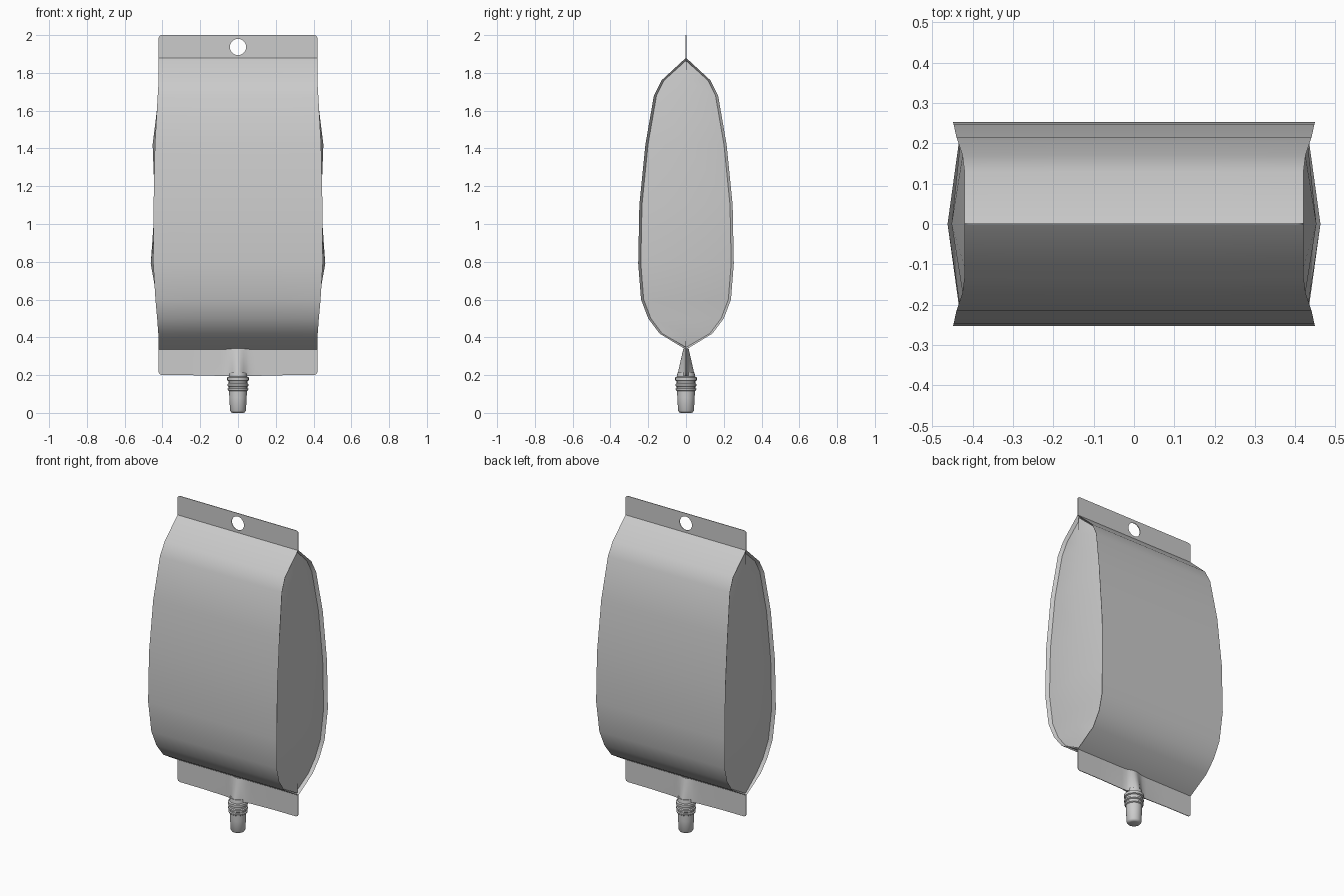
import bpy, bmesh, math

cube = bpy.data.objects.get("Cube")
if cube:
    bpy.data.objects.remove(cube, do_unlink=True)

foil = bpy.data.materials.new("light grey foil")
foil.use_nodes = True
GREY = (0.6, 0.6, 0.6, 1)
foil.diffuse_color = GREY
foil.node_tree.nodes["Principled BSDF"].inputs["Base Color"].default_value = GREY


def finish(name, bm, angle=40):
    bmesh.ops.recalc_face_normals(bm, faces=bm.faces)
    mesh = bpy.data.meshes.new(name)
    bm.to_mesh(mesh)
    bm.free()
    mesh.materials.append(foil)
    ob = bpy.data.objects.new(name, mesh)
    bpy.context.collection.objects.link(ob)
    bpy.ops.object.select_all(action='DESELECT')
    ob.select_set(True)
    bpy.context.view_layer.objects.active = ob
    bpy.ops.object.shade_smooth_by_angle(angle=math.radians(angle))
    return ob


def bridge(bm, rows, closed=False):
    for a, b in zip(rows, rows[1:]):
        n = len(a)
        for i in range(n if closed else n - 1):
            j = (i + 1) % n
            quad = list(dict.fromkeys((a[i], a[j], b[j], b[i])))
            if len(quad) > 2:
                bm.faces.new(quad)


# Pouch levels: height, half depth, half width at the edge, side panel centre
LEVELS = [
    (1.88, 0.0, 0.42, 0.415), (1.76, 0.13, 0.42, 0.415), (1.68, 0.17, 0.425, 0.42),
    (1.42, 0.215, 0.44, 0.452), (1.1, 0.247, 0.447, 0.44), (0.79, 0.253, 0.449, 0.462),
    (0.6, 0.238, 0.437, 0.428), (0.5, 0.2, 0.428, 0.418), (0.42, 0.14, 0.422, 0.415),
    (0.335, 0.0, 0.42, 0.415),
]

# Front and back sheets, wrapped round the filled pouch
bm = bmesh.new()
for side in (-1, 1):
    rows = [[bm.verts.new((w * t, side * d, z)) for t in (-1, -0.5, 0, 0.5, 1)]
            for z, d, w, c in LEVELS]
    bridge(bm, rows)
finish("pouch_sheets", bm)

# Side panels, set inside a narrow sealed rim
bm = bmesh.new()
for side in (-1, 1):
    rows = []
    for z, d, w, c in LEVELS:
        inner = max(d - 0.014, 0)
        zi = z + (-0.015 if z > 1.8 else 0.012 if z < 0.4 else 0)
        shape = [(w, -d, z), (w - 0.02, -inner, zi), (c, 0, zi),
                 (w - 0.02, inner, zi), (w, d, z)]
        rows.append([bm.verts.new((side * x, y, h)) for x, y, h in shape])
    bridge(bm, rows)
bmesh.ops.remove_doubles(bm, verts=bm.verts, dist=0.0005)
finish("side_panels", bm, 30)


# Top hanging tab with a round hole
def arc(cx, cz, r, start, sweep, n):
    return [(cx + r * math.cos(math.radians(start + sweep * i / n)),
             cz + r * math.sin(math.radians(start + sweep * i / n))) for i in range(n + 1)]


bm = bmesh.new()
outline = ([(-0.42, 1.875), (0.42, 1.875)] + arc(0.405, 1.985, 0.015, 0, 90, 4)
           + arc(-0.405, 1.985, 0.015, 90, 90, 4))
hole = arc(0, 1.937, 0.043, 0, 360, 24)[:-1]
edges = []
for loop in (outline, hole):
    vs = [bm.verts.new((x, -0.002, z)) for x, z in loop]
    edges += [bm.edges.new((v, vs[(i + 1) % len(vs)])) for i, v in enumerate(vs)]
bmesh.ops.triangle_fill(bm, edges=edges, use_beauty=True)
ext = bmesh.ops.extrude_face_region(bm, geom=bm.faces[:])
bmesh.ops.translate(bm, vec=(0, 0.004, 0),
                    verts=[g for g in ext["geom"] if isinstance(g, bmesh.types.BMVert)])
finish("top_tab", bm)

# Bottom tab, swelling round the spout
bm = bmesh.new()
half = [0.015, 0.03, 0.045, 0.06, 0.09, 0.25, 0.405, 0.415, 0.42]
xs = [-x for x in reversed(half)] + [0] + half
rows = []
for z in (0.34, 0.3, 0.25, 0.215, 0.2):
    t = (0.34 - z) / 0.14
    ring = []
    for side, line in ((-1, xs), (1, xs[::-1])):
        for x in line:
            swell = (0.012 + 0.033 * t) * math.exp(-(x / 0.038) ** 2)
            low = 0.215 if abs(x) > 0.416 else 0.205 if abs(x) > 0.41 else 0.2
            drop = 0.006 * t * math.exp(-(x / 0.15) ** 2)
            ring.append(bm.verts.new((x, side * (0.002 + swell), max(z, low) - drop)))
    rows.append(ring)
bridge(bm, rows, closed=True)
n = len(xs)
last = rows[-1]
for i in range(n - 1):
    bm.faces.new((last[i], last[i + 1], last[2 * n - 2 - i], last[2 * n - 1 - i]))
bmesh.ops.remove_doubles(bm, verts=bm.verts, dist=0.0005)
finish("bottom_tab", bm)

# Spout with ribs and a tapered cap, turned on the z axis
SPOUT = [(0, 0.215), (0.045, 0.215), (0.048, 0.192), (0.057, 0.188), (0.057, 0.172),
         (0.049, 0.168), (0.049, 0.157), (0.056, 0.153), (0.056, 0.143), (0.049, 0.139),
         (0.049, 0.132), (0.055, 0.128), (0.053, 0.119), (0.047, 0.115), (0.046, 0.08),
         (0.042, 0.012), (0.036, 0.003), (0.028, 0), (0, 0)]
SIDES = 24
bm = bmesh.new()
rows = [[bm.verts.new((r * math.cos(math.tau * i / SIDES), r * math.sin(math.tau * i / SIDES), z))
         for i in range(SIDES)] for r, z in SPOUT]
bridge(bm, rows, closed=True)
bmesh.ops.remove_doubles(bm, verts=bm.verts, dist=0.0005)
finish("spout", bm)
